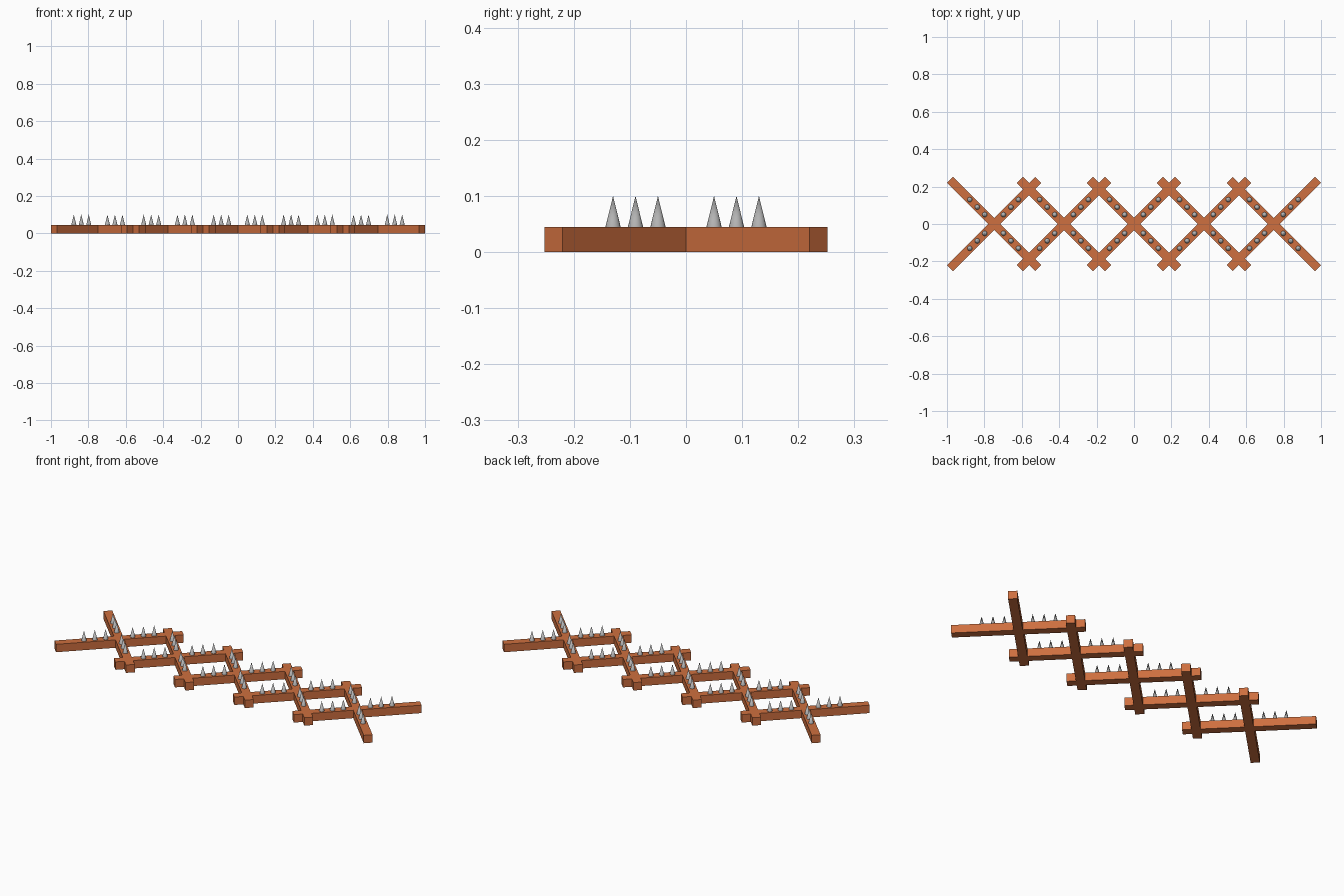
import bpy
from math import radians, sqrt

if "Cube" in bpy.data.objects:
    bpy.data.objects.remove(bpy.data.objects["Cube"])

SPACING, L, W, H = 0.374, 0.668, 0.046, 0.045

rust = bpy.data.materials.new("rust_orange")
rust.diffuse_color = (0.62, 0.16, 0.05, 1)
rust.use_nodes = True
rust.node_tree.nodes["Principled BSDF"].inputs["Base Color"].default_value = rust.diffuse_color
steel = bpy.data.materials.new("steel_grey")
steel.diffuse_color = (0.45, 0.45, 0.45, 1)
steel.use_nodes = True
steel.node_tree.nodes["Principled BSDF"].inputs["Base Color"].default_value = steel.diffuse_color


def bar(name, x, angle):
    bpy.ops.mesh.primitive_cube_add(size=1, location=(x, 0, H / 2), rotation=(0, 0, radians(angle)))
    ob = bpy.context.object
    ob.name = name
    ob.scale = (L, W, H)
    ob.data.materials.append(rust)


def spike(name, x, y):
    bpy.ops.mesh.primitive_cone_add(vertices=16, radius1=0.0135, radius2=0, depth=0.055,
                                    location=(x, y, H + 0.0275))
    ob = bpy.context.object
    ob.name = name
    ob.data.materials.append(steel)
    bpy.ops.object.shade_smooth_by_angle(angle=radians(35))


# Five crossed pairs of bars, with three spikes on each arm
for i in range(5):
    cx = (i - 2) * SPACING
    for side, slope in (("rising", 1), ("falling", -1)):
        bar(f"{side}_bar_{i + 1}", cx, 45 * slope)
        for d in (-0.13, -0.09, -0.05, 0.05, 0.09, 0.13):
            spike(f"{side}_spike", cx + d, d * slope)
